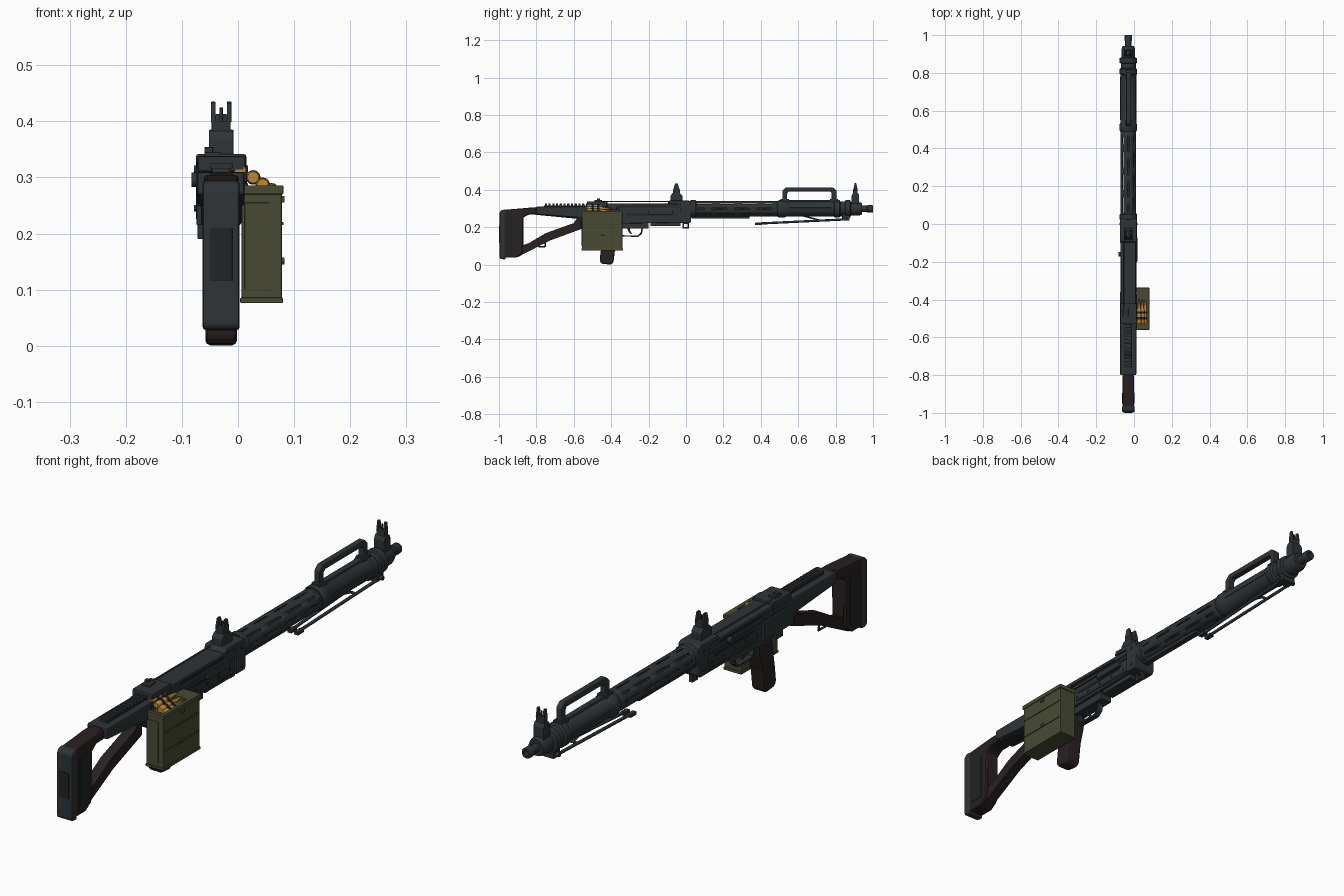
import bpy, bmesh, math
from mathutils import Vector

CX, CZ = -0.03, 0.298   # bore axis


def material(name, rgb):
    m = bpy.data.materials.new(name)
    m.diffuse_color = (*rgb, 1)
    return m


METAL = material("dark_metal", (0.028, 0.034, 0.038))
BLACK = material("black_metal", (0.015, 0.017, 0.019))
STOCK = material("dark_stock", (0.022, 0.015, 0.015))
OLIVE = material("olive_paint", (0.065, 0.07, 0.033))
BRASS = material("brass", (0.5, 0.25, 0.04))
COPPER = material("copper", (0.35, 0.13, 0.04))


def finish(name, bm, mat, bevel=0, smooth=False):
    bmesh.ops.recalc_face_normals(bm, faces=bm.faces)
    me = bpy.data.meshes.new(name)
    bm.to_mesh(me)
    bm.free()
    ob = bpy.data.objects.new(name, me)
    bpy.context.collection.objects.link(ob)
    me.materials.append(mat)
    if bevel:
        b = ob.modifiers.new("bevel", 'BEVEL')
        b.width, b.segments = bevel, 2
    if smooth:
        bpy.ops.object.select_all(action='DESELECT')
        ob.select_set(True)
        bpy.context.view_layer.objects.active = ob
        bpy.ops.object.shade_smooth_by_angle(angle=math.radians(35))
    return ob


def prism(name, pts, x0, x1, mat=METAL, bevel=0.002):
    """Side profile of (y, z) points extruded from x0 to x1."""
    bm = bmesh.new()
    f = bm.faces.new([bm.verts.new((x0, y, z)) for y, z in pts])
    r = bmesh.ops.extrude_face_region(bm, geom=[f])
    bmesh.ops.translate(bm, vec=(x1 - x0, 0, 0),
                        verts=[v for v in r['geom'] if isinstance(v, bmesh.types.BMVert)])
    return finish(name, bm, mat, bevel)


def box(name, x0, x1, y0, y1, z0, z1, mat=METAL, bevel=0.002):
    return prism(name, [(y0, z0), (y1, z0), (y1, z1), (y0, z1)], x0, x1, mat, bevel)


def lathe(name, prof, mat=METAL, x=CX, z=CZ, n=28):
    """(y, radius) profile turned about a line along y."""
    bm = bmesh.new()
    rings = [[bm.verts.new((x + r * math.sin(2 * math.pi * i / n), y, z + r * math.cos(2 * math.pi * i / n)))
              for i in range(n)] for y, r in prof]
    for a, b in zip(rings, rings[1:]):
        for i in range(n):
            bm.faces.new((a[i], a[(i + 1) % n], b[(i + 1) % n], b[i]))
    bm.faces.new(rings[0])
    bm.faces.new(rings[-1])
    return finish(name, bm, mat, smooth=True)


def rod(name, p, q, r, mat=METAL, n=12):
    p, q = Vector(p), Vector(q)
    bm = bmesh.new()
    bmesh.ops.create_cone(bm, cap_ends=True, segments=n, radius1=r, radius2=r, depth=(q - p).length)
    bm.transform((q - p).to_track_quat('Z', 'Y').to_matrix().to_4x4())
    bmesh.ops.translate(bm, vec=(p + q) / 2, verts=bm.verts)
    return finish(name, bm, mat, smooth=True)


def frame(name, outer, inner, x0, x1, mat, bevel=0.003):
    """Closed loop between two outlines with matching points."""
    bm = bmesh.new()
    n = len(outer)
    L = [[bm.verts.new((x, y, z)) for y, z in c] for x in (x0, x1) for c in (outer, inner)]
    for i in range(n):
        j = (i + 1) % n
        for a, b in ((0, 1), (1, 3), (3, 2), (2, 0)):
            bm.faces.new((L[a][i], L[a][j], L[b][j], L[b][i]))
    return finish(name, bm, mat, bevel)


# Skeleton stock
frame("stock_frame",
      [(-0.985, 0.29), (-0.80, 0.307), (-0.80, 0.268), (-0.56, 0.26), (-0.56, 0.19), (-0.73, 0.128), (-0.90, 0.04), (-0.985, 0.04)],
      [(-0.87, 0.255), (-0.83, 0.27), (-0.80, 0.266), (-0.585, 0.245), (-0.60, 0.222), (-0.75, 0.168), (-0.84, 0.115), (-0.87, 0.105)],
      -0.05, -0.01, STOCK, 0.004)
prism("stock_butt", [(-0.99, 0.037), (-0.91, 0.037), (-0.875, 0.06), (-0.87, 0.25), (-0.845, 0.268), (-0.80, 0.268),
                     (-0.80, 0.304), (-0.84, 0.304), (-0.98, 0.292), (-0.99, 0.28)], -0.061, 0.001, STOCK, 0.006)
prism("butt_plate", [(-0.993, 0.03), (-0.965, 0.027), (-0.965, 0.295), (-0.985, 0.292), (-0.997, 0.28), (-0.997, 0.04)],
      -0.063, 0.003, METAL, 0.006)
box("butt_pad", -0.05, -0.01, -1.0, -0.99, 0.115, 0.21, BLACK, 0.001)
for s in (-1, 1):
    box("butt_side_panel", CX + s * 0.030, CX + s * 0.033, -0.95, -0.895, 0.07, 0.25, BLACK, 0.001)
for y in (-0.79, -0.755):
    rod("sling_loop_side", (CX, y, 0.13), (CX, y + 0.004, 0.095), 0.004)
rod("sling_loop_bar", (CX, -0.79, 0.095), (CX, -0.748, 0.097), 0.004)

# Receiver
prism("receiver_rear", [(-0.80, 0.268), (-0.5, 0.245), (-0.5, 0.31), (-0.80, 0.31)], -0.073, 0.012, METAL, 0.006)
prism("receiver_body", [(-0.58, 0.25), (-0.55, 0.215), (-0.02, 0.225), (-0.02, 0.31), (-0.58, 0.31)], -0.066, 0.006, METAL, 0.004)
prism("top_cover", [(-0.52, 0.305), (-0.02, 0.305), (-0.02, 0.325), (-0.48, 0.328), (-0.52, 0.318)], -0.07, 0.010, METAL, 0.005)
box("lower_rail", -0.055, -0.005, -0.19, -0.03, 0.207, 0.23)
box("trigger_housing", -0.055, -0.005, -0.50, -0.20, 0.192, 0.225)
box("feed_tray", -0.074, 0.016, -0.54, -0.37, 0.292, 0.310)
box("feed_cover", -0.072, 0.014, -0.53, -0.42, 0.31, 0.338, METAL, 0.004)
for s in (-1, 1):
    box("side_rib", CX + s * 0.034, CX + s * 0.042, -0.36, -0.03, 0.288, 0.300)
    box("side_lower_rib", CX + s * 0.034, CX + s * 0.040, -0.33, -0.03, 0.232, 0.242)
    box("side_slot", CX + s * 0.034, CX + s * 0.0375, -0.32, -0.08, 0.262, 0.274, BLACK, 0)
    box("cover_slot", CX + s * 0.038, CX + s * 0.041, -0.36, -0.10, 0.309, 0.316, BLACK, 0)
    for k in range(5):
        y = -0.33 + k * 0.068
        rod("receiver_rivet", (CX + s * 0.034, y, 0.252), (CX + s * 0.039, y, 0.252), 0.005)
box("side_plate", 0.004, 0.018, -0.20, -0.07, 0.268, 0.29)
box("left_plate", -0.074, -0.062, -0.54, -0.36, 0.215, 0.285)
box("left_lever", -0.072, -0.06, -0.48, -0.44, 0.19, 0.225)
rod("charging_knob", (-0.066, -0.16, 0.296), (-0.083, -0.16, 0.296), 0.013)

# Top rail and rear notch
box("top_rail", -0.046, -0.014, -0.76, -0.52, 0.308, 0.317)
for k in range(12):
    y = -0.755 + k * 0.02
    box("rail_tooth", -0.05, -0.01, y, y + 0.011, 0.316, 0.326, METAL, 0.001)
box("cover_latch", -0.06, -0.03, -0.49, -0.45, 0.335, 0.345)
box("latch_tab", -0.06, -0.045, -0.475, -0.46, 0.343, 0.354, METAL, 0.001)
rod("cover_rod", (-0.052, -0.46, 0.337), (-0.052, -0.06, 0.337), 0.003)

# Front trunnion block
prism("trunnion", [(-0.03, 0.222), (0.022, 0.222), (0.028, 0.235), (0.028, 0.335), (0.015, 0.342), (-0.09, 0.342), (-0.10, 0.325), (-0.03, 0.32)],
      -0.075, 0.015, METAL, 0.005)
for s in (-1, 1):
    for z in (0.245, 0.315):
        rod("trunnion_bolt", (CX + s * 0.043, 0, z), (CX + s * 0.048, 0, z), 0.006)
frame("front_sling_ring", [(-0.018, 0.192), (0.015, 0.192), (0.015, 0.225), (-0.018, 0.225)],
      [(-0.010, 0.2), (0.007, 0.2), (0.007, 0.218), (-0.010, 0.218)], -0.038, -0.022, METAL, 0.001)


# Sights
def sight(prefix, y0, y1, zb, zt):
    m, w = (y0 + y1) / 2, y1 - y0
    prism(prefix + "_base", [(y0, zb), (y1, zb), (y1, zt - 0.065), (m + w * .3, zt - 0.05), (m - w * .3, zt - 0.05), (y0, zt - 0.065)],
          -0.052, -0.008)
    box(prefix + "_tower", -0.047, -0.013, m - w * .3, m + w * .3, zt - 0.052, zt - 0.032)
    for s in (-1, 1):
        prism(prefix + "_ear", [(m - w * .28, zt - 0.035), (m + w * .28, zt - 0.035), (m + w * .12, zt), (m - w * .12, zt)],
              CX + s * 0.010, CX + s * 0.018, METAL, 0.001)
    rod(prefix + "_post", (CX, m, zt - 0.035), (CX, m, zt - 0.01), 0.003)


sight("rear_sight", -0.083, -0.02, 0.335, 0.433)
sight("front_sight", 0.886, 0.926, 0.325, 0.435)

# Slotted barrel shroud: staggered faces removed from a tube
bm = bmesh.new()
N, R = 32, 0.042
ys = [0.02 + 0.04 * k for k in range(13)]
rings = [[bm.verts.new((CX + R * math.sin(2 * math.pi * (i - .5) / N), y, CZ + R * math.cos(2 * math.pi * (i - .5) / N)))
          for i in range(N)] for y in ys]
for k in range(len(ys) - 1):
    for i in range(N):
        shift = 0 if (i // 4) % 2 else 1
        slot = i % 4 == 0 and 0 < k < 11 and (k + shift) % 3 != 0
        if not slot:
            bm.faces.new((rings[k][i], rings[k][(i + 1) % N], rings[k + 1][(i + 1) % N], rings[k + 1][i]))
shroud = finish("barrel_shroud", bm, METAL, smooth=True)
sol = shroud.modifiers.new("wall", 'SOLIDIFY')
sol.thickness, sol.offset = 0.005, -1
lathe("inner_barrel", [(0, 0.024), (0.55, 0.024)], BLACK)
lathe("shroud_rear_collar", [(0.025, 0.046), (0.05, 0.046), (0.055, 0.042)])
lathe("shroud_front", [(0.49, 0.043), (0.5, 0.047), (0.525, 0.047), (0.535, 0.042), (0.79, 0.042), (0.795, 0.047), (0.82, 0.047),
                       (0.825, 0.040), (0.85, 0.040), (0.853, 0.046), (0.878, 0.046), (0.882, 0.036), (0.925, 0.036), (0.942, 0.030),
                       (0.942, 0.017), (0.968, 0.017), (0.97, 0.020), (0.997, 0.020), (1.0, 0.018), (1.0, 0.010), (0.96, 0.010)])
for s in (-1, 1):
    box("shroud_side_strip", CX + s * 0.038, CX + s * 0.044, 0.55, 0.78, 0.292, 0.304)
box("shroud_under_rail", -0.042, -0.018, 0.03, 0.34, 0.246, 0.262)

# Carry handle
frame("carry_handle",
      [(0.515, 0.33), (0.515, 0.395), (0.535, 0.413), (0.785, 0.413), (0.805, 0.395), (0.805, 0.33)],
      [(0.541, 0.345), (0.541, 0.382), (0.549, 0.391), (0.771, 0.391), (0.779, 0.382), (0.779, 0.345)],
      -0.042, -0.018, METAL, 0.004)
for y in (0.528, 0.792):
    box("handle_foot", -0.048, -0.012, y - 0.022, y + 0.022, 0.328, 0.35)

# Folded bipod
box("bipod_mount", -0.058, -0.002, 0.835, 0.875, 0.236, 0.268)
rod("bipod_pivot", (-0.07, 0.855, 0.248), (0.010, 0.855, 0.248), 0.008)
for s in (-1, 1):
    rod("bipod_leg", (CX + s * 0.022, 0.86, 0.242), (CX + s * 0.014, 0.40, 0.220), 0.006)
    box("bipod_foot", CX + s * 0.014 - 0.009, CX + s * 0.014 + 0.009, 0.37, 0.405, 0.211, 0.224)
rod("bipod_brace", (-0.05, 0.72, 0.236), (-0.01, 0.72, 0.236), 0.005)
rod("bipod_strut", (CX, 0.72, 0.236), (CX, 0.62, 0.262), 0.004)

# Pistol grip, trigger and guard
prism("pistol_grip", [(-0.435, 0.2), (-0.455, 0.08), (-0.462, 0.02), (-0.45, 0.004), (-0.40, 0.0), (-0.388, 0.012),
                      (-0.378, 0.09), (-0.36, 0.15), (-0.355, 0.2)], -0.058, -0.002, STOCK, 0.009)
frame("trigger_guard", [(-0.36, 0.205), (-0.35, 0.15), (-0.255, 0.148), (-0.235, 0.165), (-0.228, 0.205)],
      [(-0.35, 0.197), (-0.342, 0.157), (-0.259, 0.156), (-0.243, 0.169), (-0.238, 0.197)], -0.041, -0.019, METAL, 0.001)
prism("trigger", [(-0.315, 0.2), (-0.30, 0.2), (-0.298, 0.18), (-0.288, 0.163), (-0.296, 0.163), (-0.31, 0.18)], -0.035, -0.025, BLACK, 0.001)

# Ammunition box
box("ammo_box", 0.006, 0.078, -0.557, -0.340, 0.08, 0.278, OLIVE, 0.003)
box("ammo_box_base", 0.004, 0.080, -0.56, -0.337, 0.076, 0.086, OLIVE)
for nm, x0, x1, y0, y1 in (("right", 0.066, 0.081, -0.56, -0.337), ("left", 0.004, 0.016, -0.56, -0.337),
                           ("near", 0.004, 0.08, -0.56, -0.545), ("far", 0.004, 0.08, -0.40, -0.337)):
    box("ammo_rim_" + nm, x0, x1, y0, y1, 0.27, 0.286, OLIVE)
for z in (0.145, 0.215):
    box("ammo_box_rib", 0.077, 0.081, -0.55, -0.347, z, z + 0.006, OLIVE, 0.001)
box("ammo_front_panel", 0.012, 0.056, -0.559, -0.55, 0.10, 0.255, OLIVE, 0.001)
for z in (0.145, 0.255):
    box("ammo_latch", 0.077, 0.083, -0.455, -0.435, z, z + 0.012, OLIVE, 0.001)

# Belt of cartridges
for x, z in ((0.004, 0.312), (0.027, 0.300), (0.044, 0.287), (0.060, 0.277)):
    lathe("cartridge_case", [(-0.53, 0.010), (-0.527, 0.012), (-0.455, 0.0115), (-0.443, 0.007), (-0.432, 0.007)], BRASS, x, z, 14)
    lathe("bullet_tip", [(-0.434, 0.0065), (-0.42, 0.006), (-0.405, 0.0035), (-0.398, 0.001)], COPPER, x, z, 14)
    for y in (-0.505, -0.475):
        lathe("belt_link", [(y, 0.013), (y + 0.012, 0.013)], BLACK, x, z, 14)
